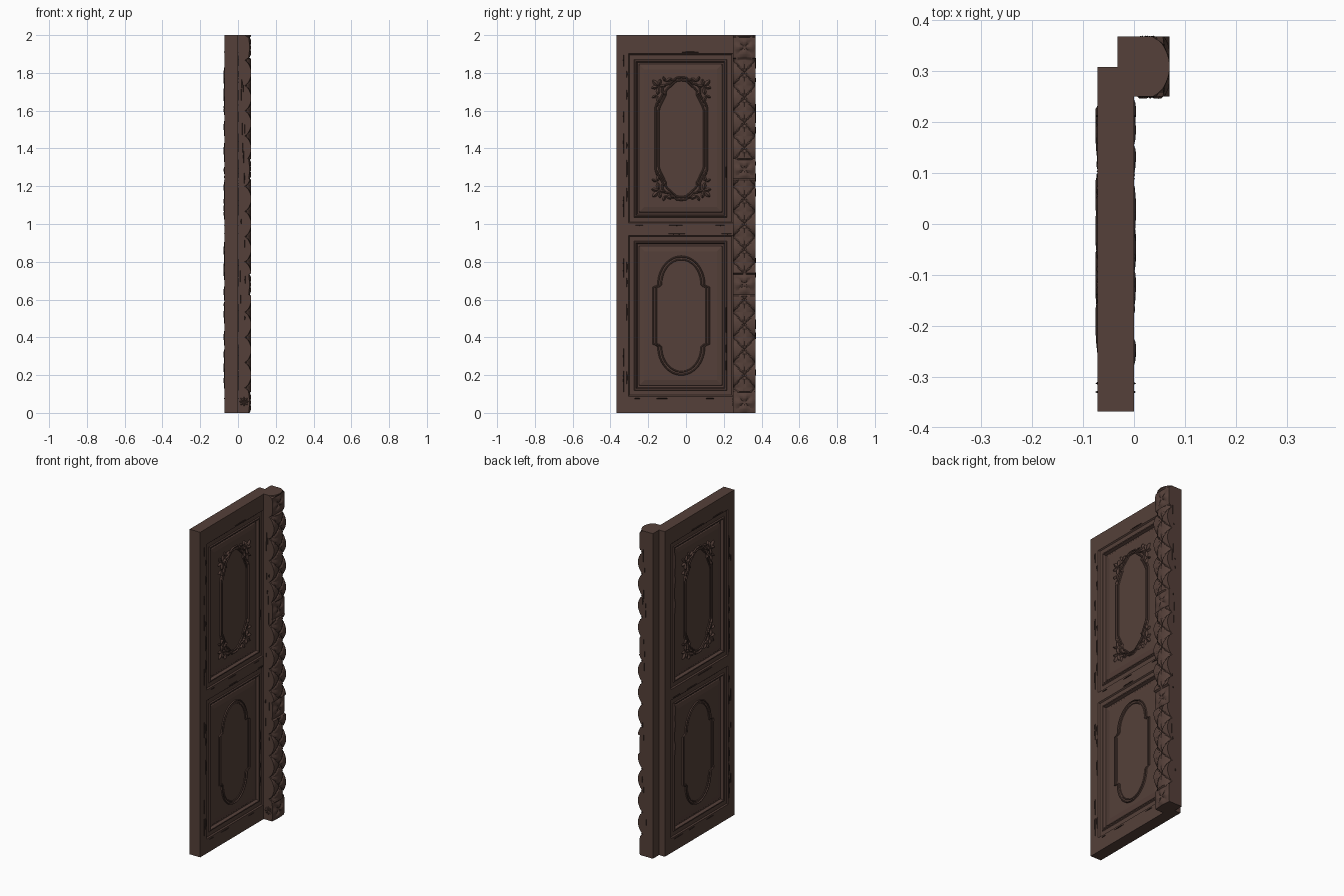
import bpy, bmesh, math, random
from mathutils import Vector

if "Cube" in bpy.data.objects:
    bpy.data.objects.remove(bpy.data.objects["Cube"])

random.seed(4)
CY = -0.025                      # centre line of the panels
Y0, Y1 = -0.368, 0.308           # leaf edges
X_FRONT, X_BACK = 0.0, -0.072    # leaf faces


def material(name, colour):
    m = bpy.data.materials.new(name)
    m.diffuse_color = (*colour, 1)
    m.use_nodes = True
    m.node_tree.nodes["Principled BSDF"].inputs["Base Color"].default_value = m.diffuse_color
    return m


wood = material("brown wood", (0.090, 0.051, 0.041))
dark = material("dark worn wood", (0.030, 0.017, 0.014))


def finish(bm, name, mat, recalc=True):
    if recalc:
        bmesh.ops.recalc_face_normals(bm, faces=bm.faces)
    me = bpy.data.meshes.new(name)
    bm.to_mesh(me)
    bm.free()
    me.materials.append(mat)
    ob = bpy.data.objects.new(name, me)
    bpy.context.collection.objects.link(ob)
    return ob


def face_x(side, depth):
    return X_FRONT - depth if side > 0 else X_BACK + depth


# Door leaf: slab with two stepped, raised-field panels on both faces
PANELS = [(-0.305, 0.248, 0.088, 0.940), (-0.305, 0.248, 1.005, 1.902)]
STEPS = [(0, 0), (0.006, 0.007), (0.030, 0.007), (0.034, 0.001), (0.041, 0.001),
         (0.047, 0.018), (0.056, 0.018), (0.060, 0.014), (0.085, 0.009)]
FIELD = 0.009

bm = bmesh.new()
ys = [Y0, PANELS[0][0], PANELS[0][1], Y1]
zs = [0, PANELS[0][2], PANELS[0][3], PANELS[1][2], PANELS[1][3], 2]
for side in (1, -1):
    def quad(pts):
        f = bm.faces.new([bm.verts.new((face_x(side, d), y, z)) for d, y, z in pts])
        return f

    for i in range(3):
        for j in range(5):
            if i == 1 and j in (1, 3):
                continue
            a, b, c, d = ys[i], ys[i + 1], zs[j], zs[j + 1]
            quad([(0, a, c), (0, b, c), (0, b, d), (0, a, d)])
    for a, b, c, d in PANELS:
        loops = [[(h, a + s, c + s), (h, b - s, c + s), (h, b - s, d - s), (h, a + s, d - s)]
                 for s, h in STEPS]
        for p, q in zip(loops, loops[1:]):
            for k in range(4):
                n = (k + 1) % 4
                quad([p[k], p[n], q[n], q[k]])
        quad(loops[-1])
# edges of the slab, split to meet the face cuts
for y in (Y0, Y1):
    for c, d in zip(zs, zs[1:]):
        bm.faces.new([bm.verts.new(v) for v in
                      ((X_BACK, y, c), (X_FRONT, y, c), (X_FRONT, y, d), (X_BACK, y, d))])
for z in (0, 2):
    for a, b in zip(ys, ys[1:]):
        bm.faces.new([bm.verts.new(v) for v in
                      ((X_BACK, a, z), (X_FRONT, a, z), (X_FRONT, b, z), (X_BACK, b, z))])
bmesh.ops.remove_doubles(bm, verts=bm.verts, dist=1e-5)
finish(bm, "door_leaf", wood)


# Ridge moulding swept along a closed outline in the y-z plane
def ridge(name, pts, cz, side, width, height):
    bm = bmesh.new()
    n = len(pts)
    rows = []
    for i, (u, v) in enumerate(pts):
        t = Vector(pts[(i + 1) % n]) - Vector(pts[i - 1])
        nrm = Vector((-t.y, t.x)).normalized()
        row = []
        for o, h in ((-1, -0.002), (-0.35, height), (0.35, height), (1, -0.002)):
            q = Vector((u, v)) + nrm * o * width
            row.append(bm.verts.new((face_x(side, FIELD - h), CY + q.x, cz + q.y)))
        rows.append(row)
    for i in range(n):
        a, b = rows[i], rows[(i + 1) % n]
        for k in range(4):
            m = (k + 1) % 4
            bm.faces.new((a[k], a[m], b[m], b[k]))
    finish(bm, name, wood)


def outline(quarter):
    """Mirror a quarter path (top centre to right middle) to a closed outline."""
    half = quarter + [(u, -v) for u, v in reversed(quarter)]
    return half + [(-u, v) for u, v in reversed(half) if abs(u) > 1e-6]


def arch_outline(s):
    q = [((0.122 - s) * math.sin(a), 0.165 + (0.148 - s) * math.cos(a))
         for a in [math.radians(7.5 * k) for k in range(12)]]
    return outline(q + [(0.122 - s, 0.165), (0.132 - s, 0.155), (0.148 - s, 0.150),
                        (0.148 - s, 0.135)])


def scroll_outline(s):
    return outline([(0, 0.325 - s), (0.025, 0.322 - s), (0.045, 0.305 - s), (0.060, 0.290 - s),
                    (0.085 - s, 0.285 - s), (0.100 - s, 0.265 - s), (0.098 - s, 0.235),
                    (0.110 - s, 0.210), (0.130 - s, 0.185 - s), (0.136 - s, 0.165 - s)])


# Carved leaf: pointed low pyramid with a central ridge, placed on any plane
def leaf(bm, centre, along, across, out, length, width, height):
    ring = []
    for t, w in ((0, 0), (0.3, 0.8), (0.6, 1), (0.85, 0.6), (1, 0),
                 (0.85, -0.6), (0.6, -1), (0.3, -0.8)):
        ring.append(bm.verts.new(centre + along * t * length + across * w * width - out * 0.001))
    top = [bm.verts.new(centre + along * t * length + out * h * height)
           for t, h in ((0.3, 0.7), (0.6, 1), (0.85, 0.8))]
    r, (a, b, c) = ring, top
    for f in ((r[0], r[1], a), (r[1], r[2], b, a), (r[2], r[3], c, b), (r[3], r[4], c),
              (r[4], r[5], c), (r[5], r[6], b, c), (r[6], r[7], a, b), (r[7], r[0], a)):
        bm.faces.new(f)


SPRAY = [(0.118, 0.275, 45, .050), (0.118, 0.275, 100, .042), (0.118, 0.275, -10, .042),
         (0.118, 0.275, 170, .040), (0.118, 0.275, -80, .045), (0.085, 0.300, 150, .040),
         (0.085, 0.300, 70, .032), (0.060, 0.312, 190, .035), (0.130, 0.230, -110, .045),
         (0.130, 0.230, -30, .030), (0.125, 0.200, -80, .035), (0.105, 0.255, 225, .040)]
for side in (1, -1):
    tag = "front" if side > 0 else "back"
    for k, s in enumerate((0, 0.016)):
        ridge(f"lower_arch_moulding_{tag}_{k}", arch_outline(s), 0.515, side, 0.005, 0.006 - 0.002 * k)
        ridge(f"upper_scroll_moulding_{tag}_{k}", scroll_outline(s), 1.452, side, 0.006, 0.007 - 0.002 * k)
    bm = bmesh.new()
    for my in (1, -1):
        for mz in (1, -1):
            for u, v, ang, ln in SPRAY:
                a = math.radians(ang)
                leaf(bm, Vector((face_x(side, FIELD), CY + my * u, 1.452 + mz * v)),
                     Vector((0, my * math.cos(a), mz * math.sin(a))),
                     Vector((0, -my * math.sin(a), mz * math.cos(a))),
                     Vector((side, 0, 0)), ln, ln * 0.26, 0.011)
    finish(bm, f"corner_leaves_{tag}", wood)

# Carved post: scalloped leaf bands broken by four flower blocks
PY, HALF, PERIOD = 0.309, 0.059, 0.1333
FLOWERS = (0.055, 0.68, 1.29, 1.935)


def carved_x(y, z):
    u = (y - PY) / HALF
    for c in FLOWERS:
        if abs(z - c) < 0.056:
            v = (z - c) / 0.056
            r, th = math.hypot(u, v), math.atan2(v, u)
            petal = abs(math.cos(2 * th)) * math.sin(min(r, 1) * math.pi)
            return 0.060 + 0.010 * petal - 0.010 * max(0, r - 1.05)
    t = (z / PERIOD) % 1
    lobe = math.sin(math.pi * t)
    x = 0.070 - 0.026 * u * u * (1 - lobe)
    vein = abs(abs(u) - abs(2 * t - 1))            # crossing leaf edges
    x -= 0.009 * max(0, 1 - vein / 0.16)
    return x - 0.005 * max(0, 1 - abs(u) / 0.1) * lobe


bm = bmesh.new()
rows, NZ, NY = [], 300, 16
for i in range(NZ + 1):
    z = 2 * i / NZ
    row = [(-0.032, PY - HALF, z)]
    for k in range(NY + 1):
        y = PY - HALF + 2 * HALF * k / NY
        row.append((carved_x(y, z), y, z))
    rows.append([bm.verts.new(p) for p in row + [(-0.032, PY + HALF, z)]])
for a, b in zip(rows, rows[1:]):
    for k in range(len(a)):
        n = (k + 1) % len(a)
        bm.faces.new((a[k], a[n], b[n], b[k]))
bm.faces.new(rows[0])
bm.faces.new(rows[-1])
finish(bm, "carved_post", wood)

# Small flower on the narrow side of the post foot
bm = bmesh.new()
for k in range(8):
    a = math.radians(45 * k)
    leaf(bm, Vector((0.032, PY - HALF, 0.06)), Vector((math.cos(a), 0, math.sin(a))),
         Vector((-math.sin(a), 0, math.cos(a))), Vector((0, -1, 0)), 0.026, 0.007, 0.004)
finish(bm, "post_foot_flower", wood)

# Worn slivers scattered along the frame edges
bm = bmesh.new()
UP, OVER = Vector((0, 0, 1)), Vector((0, 1, 0))
for side in (1, -1):
    out = Vector((side, 0, 0))
    x = face_x(side, 0)
    for a, b, c, d in PANELS:
        for _ in range(14):
            ln = random.uniform(0.04, 0.14)
            y = random.choice((a - 0.008, a - 0.008, a - 0.025, b - 0.036))
            z = random.uniform(c, d - ln)
            leaf(bm, Vector((x, y, z)), UP, OVER, out, ln, 0.003, 0.004)
        for z in (c - 0.012, d + 0.008):
            for _ in range(3):
                ln = random.uniform(0.04, 0.12)
                leaf(bm, Vector((x, random.uniform(a, b - ln), z)), OVER, UP, out, ln, 0.003, 0.004)
for sgn in (-1, 1):
    for _ in range(14):
        ln = random.uniform(0.03, 0.1)
        p = Vector((random.uniform(0.012, 0.04), PY + sgn * HALF, random.uniform(0.15, 1.85)))
        leaf(bm, p, UP, Vector((1, 0, 0)), Vector((0, sgn, 0)), ln, 0.003, 0.002)
finish(bm, "worn_slivers", dark)
